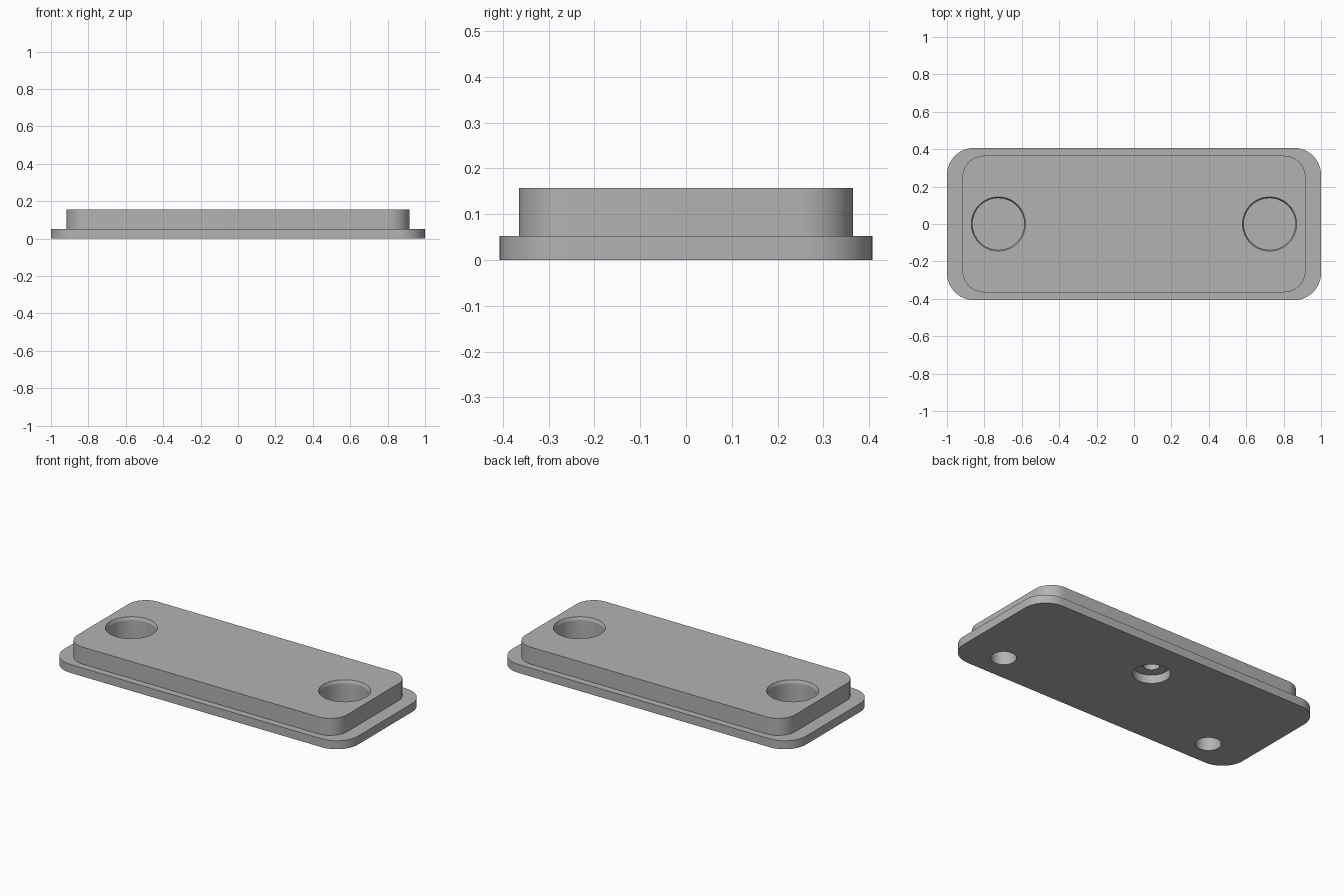
import bpy, bmesh, math

if "Cube" in bpy.data.objects:
    bpy.data.objects.remove(bpy.data.objects["Cube"], do_unlink=True)

GREY = (0.45, 0.45, 0.45, 1)
mat = bpy.data.materials.new("plain grey")
mat.use_nodes = True
mat.diffuse_color = GREY
mat.node_tree.nodes["Principled BSDF"].inputs["Base Color"].default_value = GREY


def rounded_outline(hx, hy, r, z, steps=12):
    """Counter-clockwise rounded rectangle at height z."""
    pts = []
    for i, (sx, sy) in enumerate([(1, 1), (-1, 1), (-1, -1), (1, -1)]):
        for k in range(steps + 1):
            a = math.pi / 2 * (i + k / steps)
            pts.append((sx * (hx - r) + r * math.cos(a),
                        sy * (hy - r) + r * math.sin(a), z))
    return pts


def circle_outline(x, y, r, z, n=64):
    return [(x + r * math.cos(2 * math.pi * k / n),
             y + r * math.sin(2 * math.pi * k / n), z) for k in range(n)]


def stacked_solid(name, outlines):
    """Closed solid skinned through matching outlines, bottom to top."""
    bm = bmesh.new()
    rings = [[bm.verts.new(p) for p in o] for o in outlines]
    for low, high in zip(rings, rings[1:]):
        for k in range(len(low)):
            j = (k + 1) % len(low)
            bm.faces.new((low[k], low[j], high[j], high[k]))
    bm.faces.new(rings[0][::-1])
    bm.faces.new(rings[-1])
    mesh = bpy.data.meshes.new(name)
    bm.to_mesh(mesh)
    bm.free()
    mesh.materials.append(mat)
    obj = bpy.data.objects.new(name, mesh)
    bpy.context.collection.objects.link(obj)
    return obj


def cut_hole(body, x, y, profile):
    """Subtract a round hole given as (radius, height) pairs."""
    cutter = stacked_solid("hole_cutter", [circle_outline(x, y, r, z) for r, z in profile])
    cutter.hide_render = True
    mod = body.modifiers.new("hole", "BOOLEAN")
    mod.operation = "DIFFERENCE"
    mod.solver = "EXACT"
    mod.object = cutter
    bpy.context.view_layer.objects.active = body
    bpy.ops.object.modifier_apply(modifier=mod.name)
    bpy.data.objects.remove(cutter, do_unlink=True)


# Flange with the raised block on top
FLANGE, TOP = 0.052, 0.157
body = stacked_solid("mounting_plate", [
    rounded_outline(1.0, 0.407, 0.145, 0),
    rounded_outline(1.0, 0.407, 0.145, FLANGE),
    rounded_outline(0.917, 0.365, 0.115, FLANGE),
    rounded_outline(0.917, 0.365, 0.115, TOP),
])

for side in (-1, 1):
    # Round pockets with a chamfered rim, open at the top
    cut_hole(body, side * 0.725, 0, [(0.138, 0.02), (0.138, TOP - 0.018),
                                     (0.145, TOP), (0.145, TOP + 0.05)])
    # Blind holes in the underside
    cut_hole(body, side * 0.735, -0.24, [(0.071, -0.05), (0.071, 0.105)])

# Stepped blind hole in the underside
cut_hole(body, 0, 0.15, [(0.104, -0.05), (0.104, FLANGE), (0.045, FLANGE), (0.045, 0.12)])

bpy.ops.object.select_all(action="DESELECT")
body.select_set(True)
bpy.context.view_layer.objects.active = body
bpy.ops.object.shade_smooth_by_angle(angle=math.radians(15))
